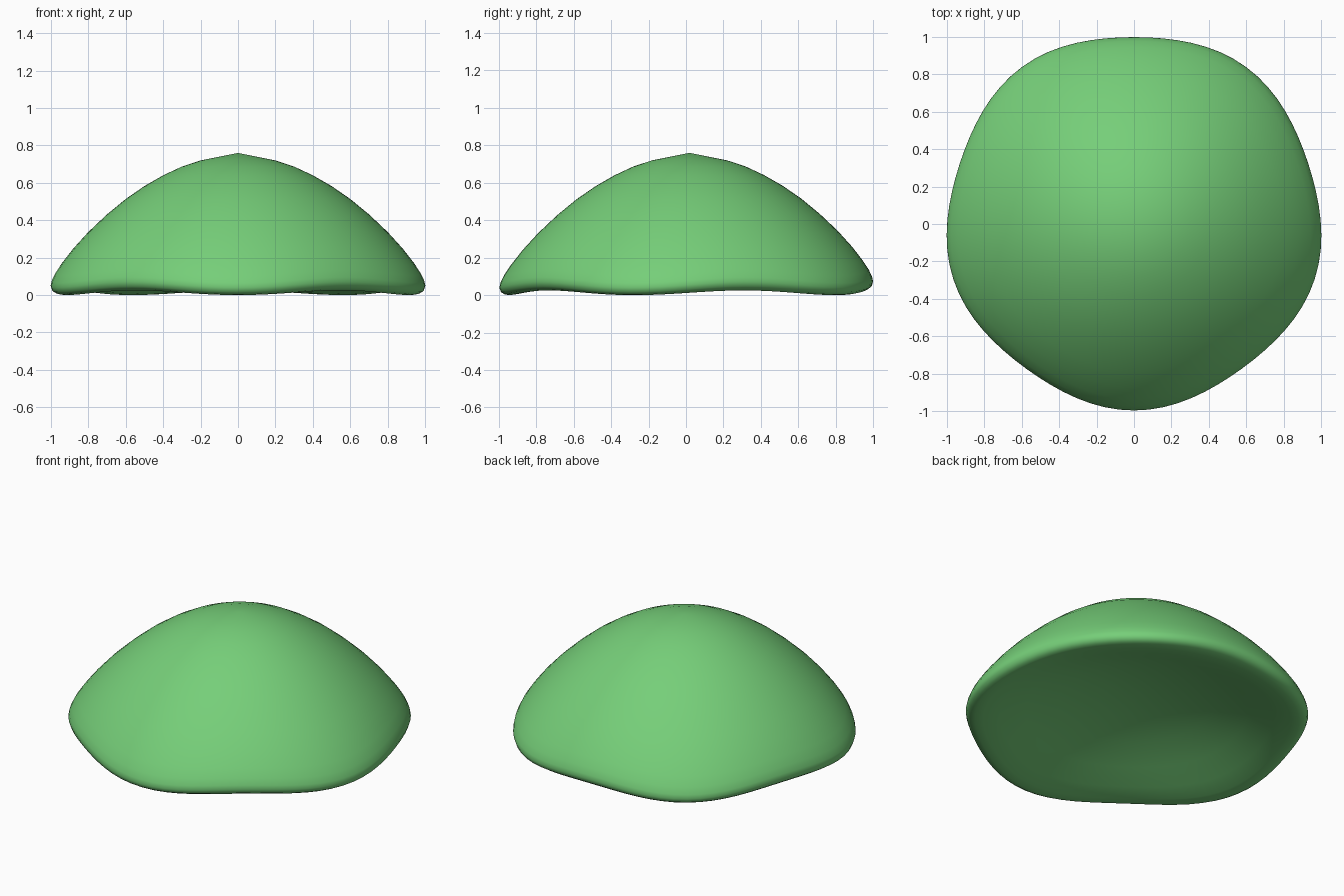
import bpy, bmesh
from math import cos, sin, pi, radians

if "Cube" in bpy.data.objects:
    bpy.data.objects.remove(bpy.data.objects["Cube"])

SEG = 80
# radius, height: outer dome, rolled rim, then hollow underside
PROFILE = [(0.2, 0.72), (0.3, 0.687), (0.4, 0.64), (0.5, 0.582), (0.6, 0.512),
           (0.7, 0.428), (0.8, 0.331), (0.88, 0.24), (0.94, 0.16), (0.975, 0.105),
           (0.993, 0.065), (0.998, 0.04), (0.99, 0.016), (0.97, 0.004), (0.945, 0.0),
           (0.9, 0.007), (0.8, 0.038), (0.65, 0.095), (0.45, 0.158), (0.22, 0.2)]
TOP, BOTTOM, SHIFT = 0.76, 0.215, 0.019

bm = bmesh.new()


def ring(r, z):
    """Five-lobed ring: corners reach out and dip, gaps pull in and lift."""
    verts = []
    for i in range(SEG):
        a = 2 * pi * i / SEG
        lobe = cos(5 * (a + pi / 2))
        rr = r * (1 + 0.018 * lobe * r ** 2)
        zz = z + 0.016 * (1 - lobe) * r ** 4
        verts.append(bm.verts.new((rr * cos(a), rr * sin(a) + SHIFT, zz)))
    return verts


# Wavy cap skin
rings = [ring(r, z) for r, z in PROFILE]
for a, b in zip(rings, rings[1:]):
    for i in range(SEG):
        j = (i + 1) % SEG
        bm.faces.new((a[j], a[i], b[i], b[j]))

# Close the crown and the underside centre
for loop, z in ((rings[0], TOP), (rings[-1], BOTTOM)):
    centre = bm.verts.new((0, SHIFT, z))
    for i in range(SEG):
        bm.faces.new((loop[i], loop[(i + 1) % SEG], centre))
bmesh.ops.recalc_face_normals(bm, faces=bm.faces)

mesh = bpy.data.meshes.new("cap")
bm.to_mesh(mesh)
bm.free()
cap = bpy.data.objects.new("cap", mesh)
bpy.context.collection.objects.link(cap)
bpy.context.view_layer.objects.active = cap
cap.select_set(True)
bpy.ops.object.shade_smooth_by_angle(angle=radians(60))

# Green surface
green = bpy.data.materials.new("green")
green.diffuse_color = (0.18, 0.62, 0.19, 1)
green.use_nodes = True
green.node_tree.nodes["Principled BSDF"].inputs["Base Color"].default_value = green.diffuse_color
mesh.materials.append(green)
